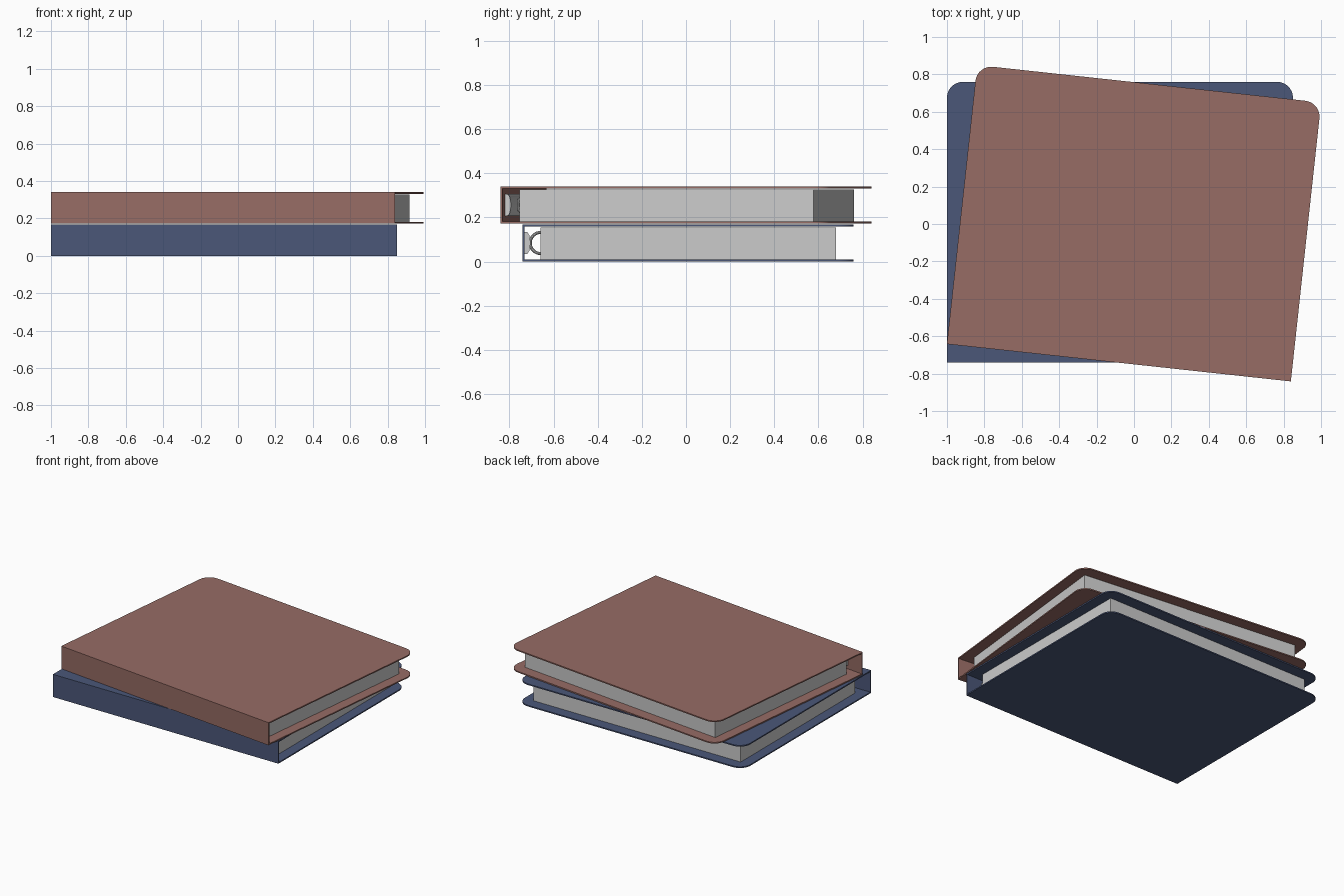
import bpy, bmesh, math
from mathutils import Matrix

if "Cube" in bpy.data.objects:
    bpy.data.objects.remove(bpy.data.objects["Cube"])

W, D, H, T = 1.85, 1.50, 0.168, 0.009   # binder width, depth, height, board thickness
R = 0.085                               # rounded corner radius at the opening side


def finish(name, bm, mtx, mat=None):
    bmesh.ops.recalc_face_normals(bm, faces=bm.faces)
    me = bpy.data.meshes.new(name)
    bm.to_mesh(me)
    bm.free()
    ob = bpy.data.objects.new(name, me)
    bpy.context.collection.objects.link(ob)
    ob.matrix_world = mtx
    if mat:
        me.materials.append(mat)
    return ob


def prism(bm, outline, direction):
    """Extrude a closed outline of 3D points along a vector."""
    f = bm.faces.new([bm.verts.new(p) for p in outline])
    ext = bmesh.ops.extrude_face_region(bm, geom=[f])["geom"]
    bmesh.ops.translate(bm, vec=direction, verts=[v for v in ext if isinstance(v, bmesh.types.BMVert)])


def box(bm, x0, x1, y0, y1, z0, z1):
    prism(bm, [(x0, y0, z0), (x1, y0, z0), (x1, y1, z0), (x0, y1, z0)], (0, 0, z1 - z0))


def smooth(ob):
    for p in ob.data.polygons:
        p.use_smooth = True
    bpy.ops.object.select_all(action='DESELECT')
    ob.select_set(True)
    bpy.context.view_layer.objects.active = ob
    bpy.ops.object.shade_smooth_by_angle(angle=math.radians(35))


def cover_outline(z):
    pts = [(-W / 2, -D / 2, z), (W / 2, -D / 2, z)]
    for cx, start in ((W / 2 - R, 0), (-W / 2 + R, 90)):
        for i in range(9):
            a = math.radians(start + i * 90 / 8)
            pts.append((cx + R * math.cos(a), D / 2 - R + R * math.sin(a), z))
    return pts


def torus(bm, cx, cy, cz, major, minor, n=32, m=10):
    """Ring standing in the yz plane."""
    rows = []
    for i in range(n):
        a = 2 * math.pi * i / n
        row = []
        for j in range(m):
            b = 2 * math.pi * j / m
            r = major + minor * math.cos(b)
            row.append(bm.verts.new((cx + minor * math.sin(b), cy + r * math.cos(a), cz + r * math.sin(a))))
        rows.append(row)
    for i in range(n):
        for j in range(m):
            k, l = (i + 1) % n, (j + 1) % m
            bm.faces.new((rows[i][j], rows[k][j], rows[k][l], rows[i][l]))


def binder(prefix, mtx, color):
    mat = bpy.data.materials.new(prefix + "_cover")
    mat.diffuse_color = (*color, 1)
    mat.use_nodes = True
    mat.node_tree.nodes["Principled BSDF"].inputs["Base Color"].default_value = mat.diffuse_color

    # two cover boards
    for part, z in (("bottom_cover", 0), ("top_cover", H - T)):
        bm = bmesh.new()
        prism(bm, cover_outline(z), (0, 0, T))
        ob = finish(f"{prefix}_{part}", bm, mtx, mat)
        smooth(ob)

    # spine board between them
    bm = bmesh.new()
    box(bm, -W / 2, W / 2, -D / 2, -D / 2 + T, T, H - T)
    finish(prefix + "_spine", bm, mtx, mat)

    # paper block
    bm = bmesh.new()
    box(bm, -0.85, 0.85, -0.67, 0.67, 0.0095, 0.155)
    finish(prefix + "_paper", bm, mtx)

    # domed metal rail on the inside of the spine
    bm = bmesh.new()
    y0, zc = -D / 2 + T, H / 2
    prof = [(-0.8, y0, zc - 0.05)]
    for i in range(9):
        a = -math.pi / 2 + math.pi * i / 8
        prof.append((-0.8, y0 + 0.008 + 0.018 * math.cos(a), zc + 0.05 * math.sin(a)))
    prof.append((-0.8, y0, zc + 0.05))
    prism(bm, prof, (1.6, 0, 0))
    smooth(finish(prefix + "_ring_rail", bm, mtx))

    # rings
    bm = bmesh.new()
    for x in (-0.5, 0, 0.5):
        torus(bm, x, -0.668, zc, 0.048, 0.007)
    smooth(finish(prefix + "_rings", bm, mtx))


binder("lower_binder", Matrix.Translation((-0.075, 0.01, 0)), (0.07, 0.095, 0.19))
binder("upper_binder", Matrix.Translation((0, 0.004, 0.172)) @ Matrix.Rotation(math.radians(-6.2), 4, 'Z'),
       (0.31, 0.15, 0.13))
